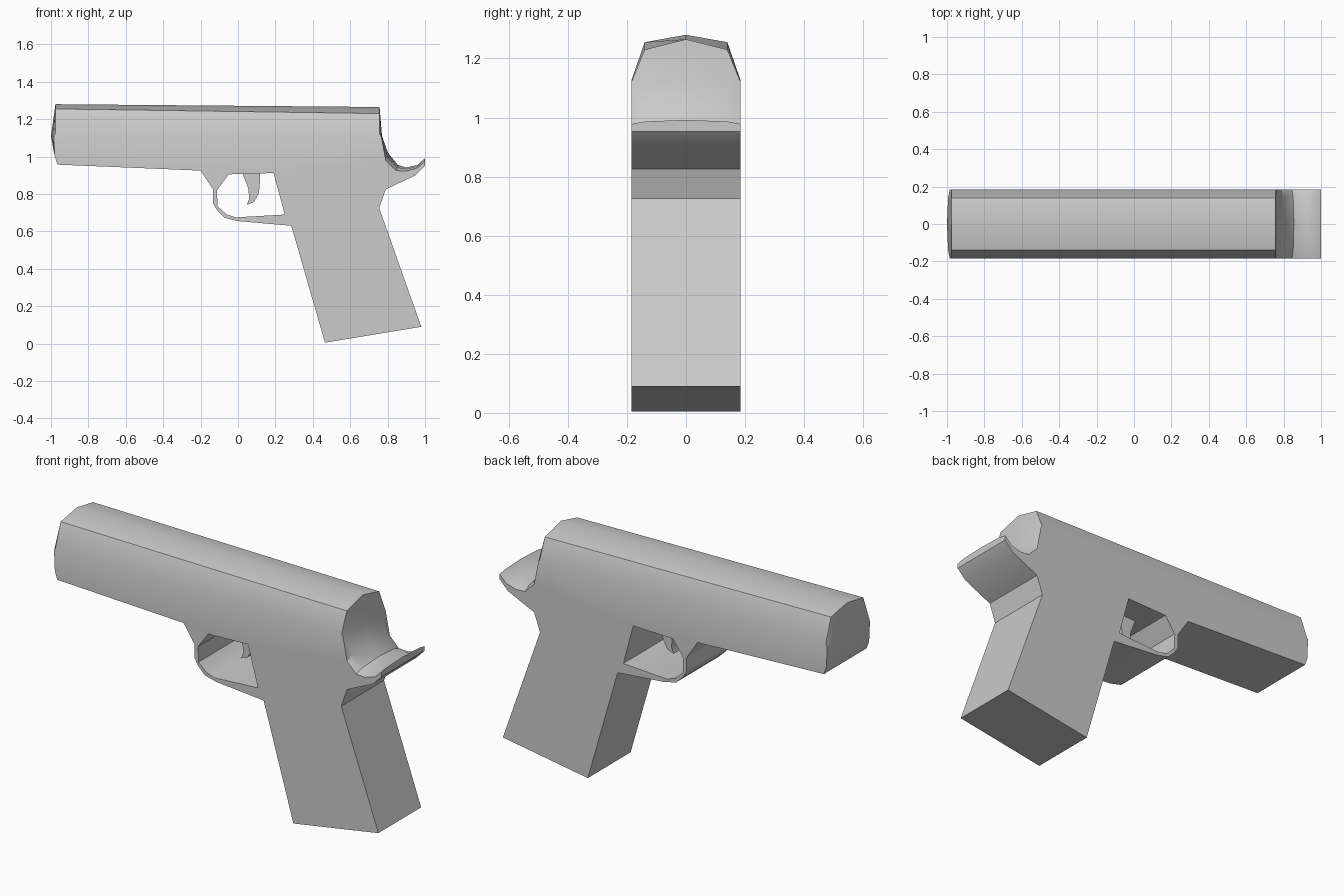
import bpy, bmesh

if "Cube" in bpy.data.objects:
    bpy.data.objects.remove(bpy.data.objects["Cube"])

HALF = 0.185


def stack(name, stations):
    """Skin loops through y stations, cap both ends. stations: [(y, [loop, ...]), ...]"""
    bm = bmesh.new()
    rings = [[[bm.verts.new((x, y, z)) for x, z in loop] for loop in loops]
             for y, loops in stations]
    for a, b in zip(rings, rings[1:]):
        for la, lb in zip(a, b):
            n = len(la)
            for i in range(n):
                j = (i + 1) % n
                bm.faces.new((la[i], la[j], lb[j], lb[i]))
    for ring in (rings[0], rings[-1]):
        edges = [bm.edges.get((l[i], l[(i + 1) % len(l)])) for l in ring for i in range(len(l))]
        bmesh.ops.triangle_fill(bm, use_beauty=True, use_dissolve=False, edges=edges)
    bmesh.ops.recalc_face_normals(bm, faces=bm.faces[:])
    me = bpy.data.meshes.new(name)
    bm.to_mesh(me)
    bm.free()
    ob = bpy.data.objects.new(name, me)
    bpy.context.collection.objects.link(ob)
    bpy.ops.object.select_all(action='DESELECT')
    ob.select_set(True)
    bpy.context.view_layer.objects.active = ob
    bpy.ops.object.shade_smooth_by_angle(angle=0.52)
    return ob


# Constant part of the outline: tail underside, grip, guard, slide underside
lower = [(0.95, 0.90), (0.79, 0.825), (0.755, 0.725), (0.98, 0.09), (0.465, 0.005),
         (0.285, 0.63), (0.0, 0.655), (-0.07, 0.672), (-0.11, 0.71), (-0.133, 0.75),
         (-0.133, 0.825), (-0.2, 0.925), (-0.965, 0.957)]
# Guard opening
hole = [(-0.05, 0.905), (0.19, 0.912), (0.25, 0.69), (-0.01, 0.675),
        (-0.06, 0.69), (-0.11, 0.735), (-0.112, 0.82)]


def outline(front_top, rear_top, k):
    """k = 0 at the sides, 1 on the centre line (bulged muzzle and rear scoop)."""
    muzzle = [(-0.98, 1.0), (-0.985 - 0.015 * k, 1.11), (-0.976, front_top)]
    rear = [(0.757, rear_top), (0.765 + 0.005 * k, 1.11), (0.79 + 0.012 * k, 0.98 + 0.04 * k),
            (0.845 + 0.01 * k, 0.925 + 0.03 * k), (0.90, 0.922 + 0.02 * k),
            (0.96, 0.94 + 0.015 * k), (1.0, 0.978 + 0.014 * k), (1.0, 0.952)]
    return lower + muzzle + rear


# Body with faceted top
side = (HALF, outline(1.125, 1.12, 0))
shoulder = (0.14, outline(1.255, 1.23, 0.6))
centre = outline(1.28, 1.265, 1)
stack("body", [(-side[0], [side[1], hole]), (-shoulder[0], [shoulder[1], hole]),
               (0, [centre, hole]),
               (shoulder[0], [shoulder[1], hole]), (side[0], [side[1], hole])])

# Trigger
trig = [(0.022, 0.92), (0.03, 0.895), (0.055, 0.83), (0.06, 0.775), (0.047, 0.742),
        (0.085, 0.757), (0.112, 0.805), (0.117, 0.86), (0.117, 0.92)]
stack("trigger", [(-0.04, [trig]), (0.04, [trig])])
